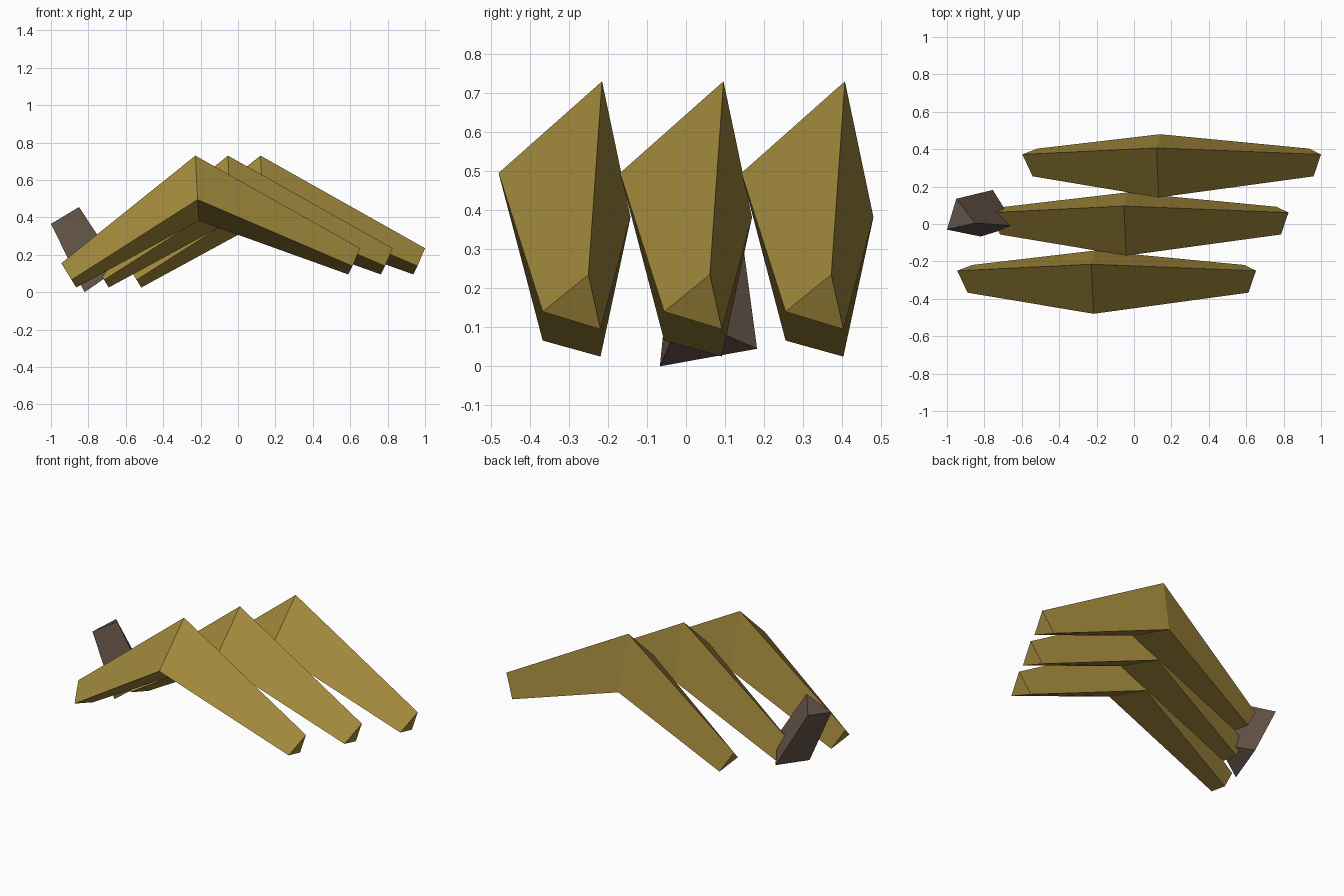
import bpy, bmesh
from mathutils import Vector

if "Cube" in bpy.data.objects:
    bpy.data.objects.remove(bpy.data.objects["Cube"])


def material(name, rgb):
    m = bpy.data.materials.new(name)
    m.diffuse_color = (*rgb, 1)
    m.use_nodes = True
    m.node_tree.nodes["Principled BSDF"].inputs["Base Color"].default_value = m.diffuse_color
    return m


def loft(name, sections, mat, offset=(0, 0, 0)):
    """Skin a row of triangular cross-sections and cap both ends."""
    bm = bmesh.new()
    rings = [[bm.verts.new(Vector(p) + Vector(offset)) for p in s] for s in sections]
    for a, b in zip(rings, rings[1:]):
        for i in range(3):
            j = (i + 1) % 3
            bm.faces.new((a[i], a[j], b[j], b[i]))
    bm.faces.new(rings[0])
    bm.faces.new(rings[-1])
    bmesh.ops.recalc_face_normals(bm, faces=bm.faces)
    mesh = bpy.data.meshes.new(name)
    bm.to_mesh(mesh)
    bm.free()
    mesh.materials.append(mat)
    obj = bpy.data.objects.new(name, mesh)
    bpy.context.collection.objects.link(obj)


gold = material("claw_gold", (0.36, 0.25, 0.045))
brown = material("spur_brown", (0.13, 0.09, 0.065))

# Bent claw: left tip, knuckle, right tip (each: top, front, back corner)
claw = [
    [(-0.945, -0.250, 0.155), (-0.890, -0.367, 0.066), (-0.865, -0.219, 0.025)],
    [(-0.228, -0.215, 0.730), (-0.216, -0.480, 0.495), (-0.209, -0.142, 0.382)],
    [(0.652, -0.250, 0.235), (0.612, -0.367, 0.140), (0.589, -0.219, 0.095)],
]

# Three identical claws, stepped backward and to the right
for i, place in enumerate(("front", "middle", "rear")):
    loft(place + "_claw", claw, gold, (0.174 * i, 0.311 * i, 0))

# Short tapered spur at the left end
loft("back_spur", [
    [(-0.82, -0.067, 0.0), (-0.635, -0.01, 0.13), (-0.755, 0.182, 0.045)],
    [(-1.0, -0.03, 0.365), (-0.85, 0.005, 0.455), (-0.95, 0.135, 0.395)],
], brown)
